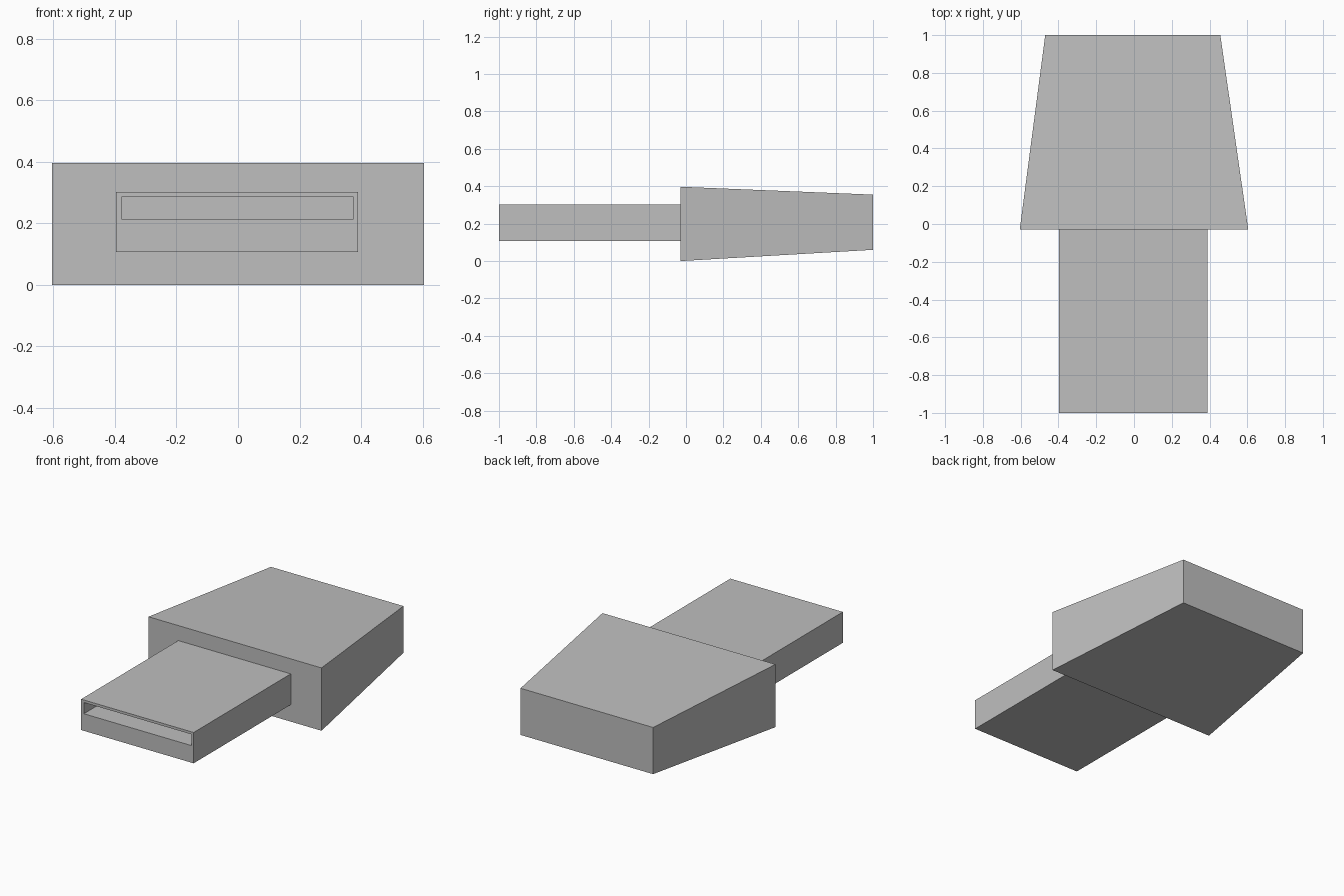
import bpy, bmesh

old = bpy.data.objects.get("Cube")
if old:
    bpy.data.objects.remove(old, do_unlink=True)

grey = bpy.data.materials.new("plain grey")
grey.use_nodes = True
colour = (0.52, 0.52, 0.52, 1)
grey.diffuse_color = colour
grey.node_tree.nodes["Principled BSDF"].inputs["Base Color"].default_value = colour


def fit(verts, x, z):
    """Move the corners of a rectangle to the given x and z ranges."""
    cx = sum(v.co.x for v in verts) / len(verts)
    cz = sum(v.co.z for v in verts) / len(verts)
    for v in verts:
        v.co.x = x[v.co.x > cx]
        v.co.z = z[v.co.z > cz]


def loft(front, back):
    """Six-sided block between two upright rectangles given as (y, x range, z range)."""
    bm = bmesh.new()
    bmesh.ops.create_cube(bm, size=2)
    for side, (y, x, z) in ((-1, front), (1, back)):
        verts = [v for v in bm.verts if v.co.y * side > 0]
        fit(verts, x, z)
        for v in verts:
            v.co.y = y * 1.0
    return bm


def finish(bm, name):
    bmesh.ops.recalc_face_normals(bm, faces=bm.faces)
    mesh = bpy.data.meshes.new(name)
    bm.to_mesh(mesh)
    bm.free()
    mesh.materials.append(grey)
    bpy.context.collection.objects.link(bpy.data.objects.new(name, mesh))


# Tapered housing
housing = loft((-0.03, (-0.605, 0.605), (0, 0.397)),
               (1.0, (-0.47, 0.457), (0.06, 0.355)))
finish(housing, "housing")

# Connector tongue with a deep slot in its front end
tongue_x, tongue_z = (-0.397, 0.39), (0.107, 0.302)
tongue = loft((-1.0, tongue_x, tongue_z), (-0.03, tongue_x, tongue_z))
tongue.normal_update()
end = min(tongue.faces, key=lambda f: f.calc_center_median().y)
bmesh.ops.inset_individual(tongue, faces=[end], thickness=0.02)
fit(end.verts, (-0.378, 0.375), (0.215, 0.286))
pushed = bmesh.ops.extrude_discrete_faces(tongue, faces=[end])["faces"]
for v in pushed[0].verts:
    v.co.y = -0.04
finish(tongue, "connector_tongue")
